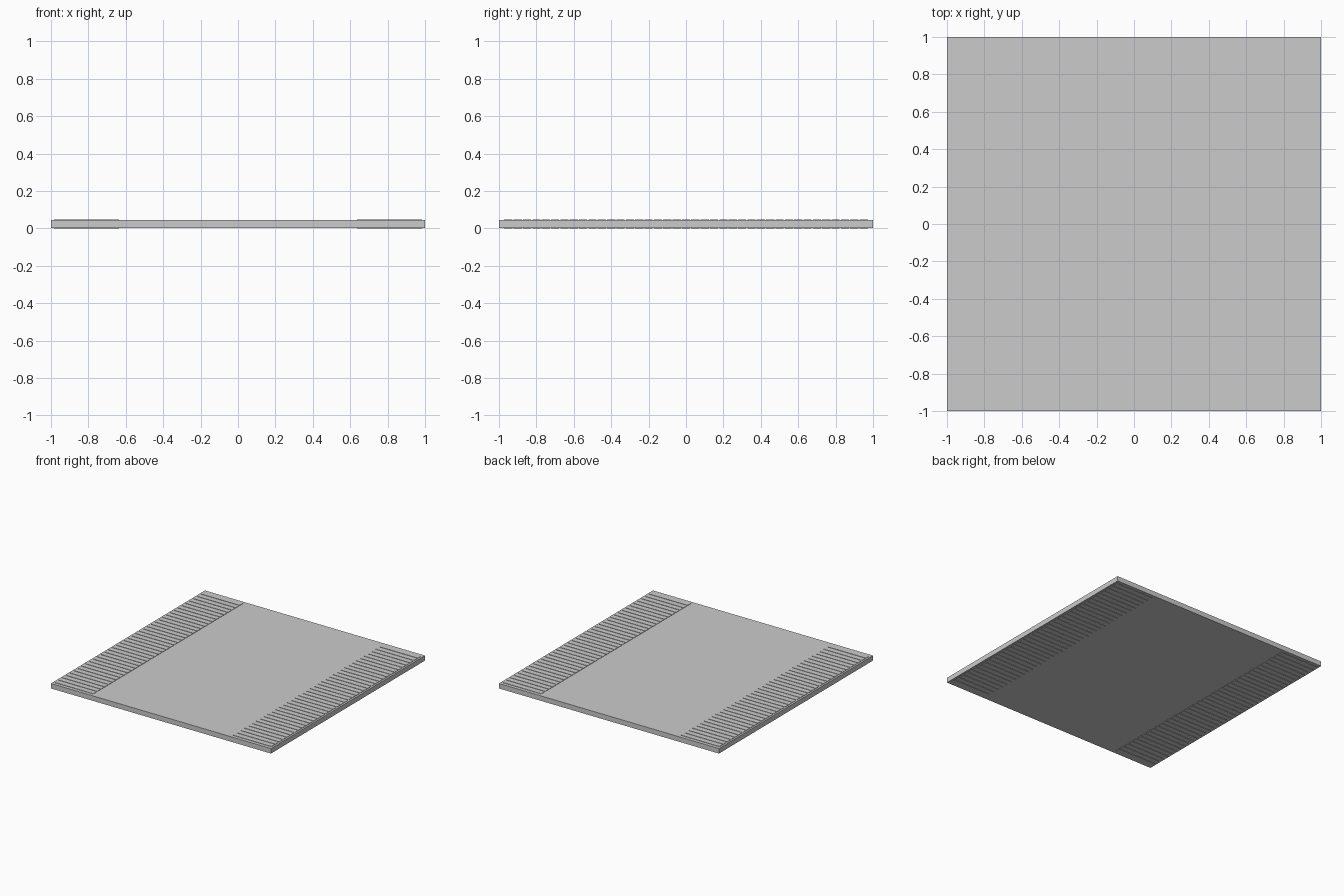
import bpy

cube = bpy.data.objects.get("Cube")
if cube:
    bpy.data.objects.remove(cube, do_unlink=True)

BASE, THICK, RAISE = 0.003, 0.041, 0.003
COUNT, PITCH, WIDTH = 39, 0.05, 0.044


def box(name, size, centre):
    bpy.ops.mesh.primitive_cube_add(size=1, location=centre)
    obj = bpy.context.object
    obj.name = name
    obj.scale = size
    bpy.ops.object.transform_apply(location=True, rotation=False, scale=True)
    return obj


# Flat square panel
panel = box("panel", (2, 2, THICK), (0, 0, BASE + THICK / 2))

# Rows of thin raised slats on both faces, mirrored to both ends
first_y = -PITCH * (COUNT - 1) / 2
for name, z in (("top_slats", BASE + THICK + RAISE / 2), ("bottom_slats", RAISE / 2)):
    slat = box(name, (0.35, WIDTH, RAISE), (0.81, first_y, z))

    row = slat.modifiers.new("row", "ARRAY")
    row.count = COUNT
    row.use_relative_offset = False
    row.use_constant_offset = True
    row.constant_offset_displace = (0, PITCH, 0)

    slat.modifiers.new("both_ends", "MIRROR").use_axis[0] = True
